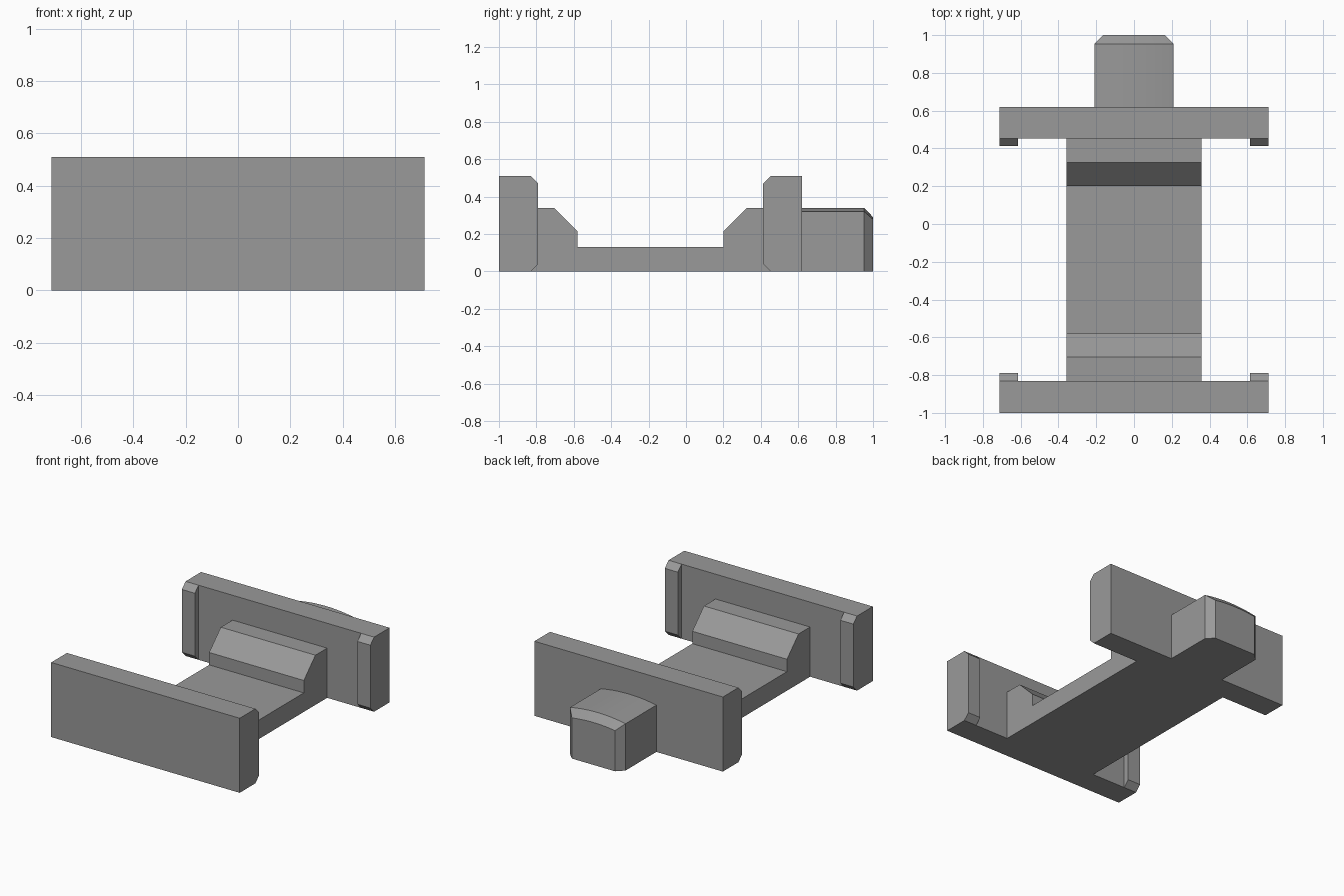
import bpy
import bmesh
import math

if "Cube" in bpy.data.objects:
    bpy.data.objects.remove(bpy.data.objects["Cube"])

grey = bpy.data.materials.new("mid grey")
grey.diffuse_color = (0.32, 0.32, 0.32, 1)
grey.use_nodes = True
grey.node_tree.nodes["Principled BSDF"].inputs["Base Color"].default_value = grey.diffuse_color


def loft(name, sections):
    """Skin a solid through matching closed sections of 3D points."""
    bm = bmesh.new()
    rings = [[bm.verts.new(p) for p in s] for s in sections]
    n = len(rings[0])
    for a, b in zip(rings, rings[1:]):
        for i in range(n):
            j = (i + 1) % n
            bm.faces.new((a[i], a[j], b[j], b[i]))
    bm.faces.new(rings[0])
    bm.faces.new(rings[-1])
    bmesh.ops.recalc_face_normals(bm, faces=bm.faces)
    mesh = bpy.data.meshes.new(name)
    bm.to_mesh(mesh)
    bm.free()
    mesh.materials.append(grey)
    obj = bpy.data.objects.new(name, mesh)
    bpy.context.collection.objects.link(obj)
    return obj


def extrude_x(name, profile, x0, x1):
    """Extrude a (y, z) profile along x."""
    return loft(name, [[(x, y, z) for y, z in profile] for x in (x0, x1)])


HEIGHT, HALF, CH = 0.51, 0.713, 0.04

# Central bridge with a sloped block at each end
extrude_x("bridge", [(-0.83, 0), (0.452, 0), (0.452, 0.34), (0.325, 0.34),
                     (0.2, 0.215), (0.2, 0.13), (-0.58, 0.13),
                     (-0.58, 0.215), (-0.705, 0.34), (-0.83, 0.34)],
          -0.358, 0.358)

# End plates, each with two chamfered lips facing inward
for label, outer, inner, d in (("front", -1.0, -0.83, 1), ("back", 0.62, 0.452, -1)):
    extrude_x(label + "_plate", [(outer, 0), (inner, 0), (inner, HEIGHT), (outer, HEIGHT)],
              -HALF, HALF)
    tip = inner + d * CH
    lip = [(inner, 0), (tip, CH), (tip, HEIGHT - CH), (inner, HEIGHT)]
    for side, s in (("left", -1), ("right", 1)):
        extrude_x(f"{label}_{side}_lip", lip, s * 0.615, s * HALF)

# Rear tongue with an arched top and chamfered end
RADIUS = 1.11
SEGMENTS = 16


def tongue_section(y, half, drop):
    xs = [half - 2 * half * i / SEGMENTS for i in range(SEGMENTS + 1)]
    arch = [(x, y, 0.34 - drop - RADIUS + math.sqrt(RADIUS ** 2 - x * x)) for x in xs]
    return [(-half, y, 0), (half, y, 0)] + arch


tongue = loft("tongue", [tongue_section(0.62, 0.21, 0),
                         tongue_section(0.953, 0.21, 0),
                         tongue_section(1.0, 0.163, 0.05)])
bpy.context.view_layer.objects.active = tongue
tongue.select_set(True)
bpy.ops.object.shade_smooth_by_angle(angle=math.radians(20))
